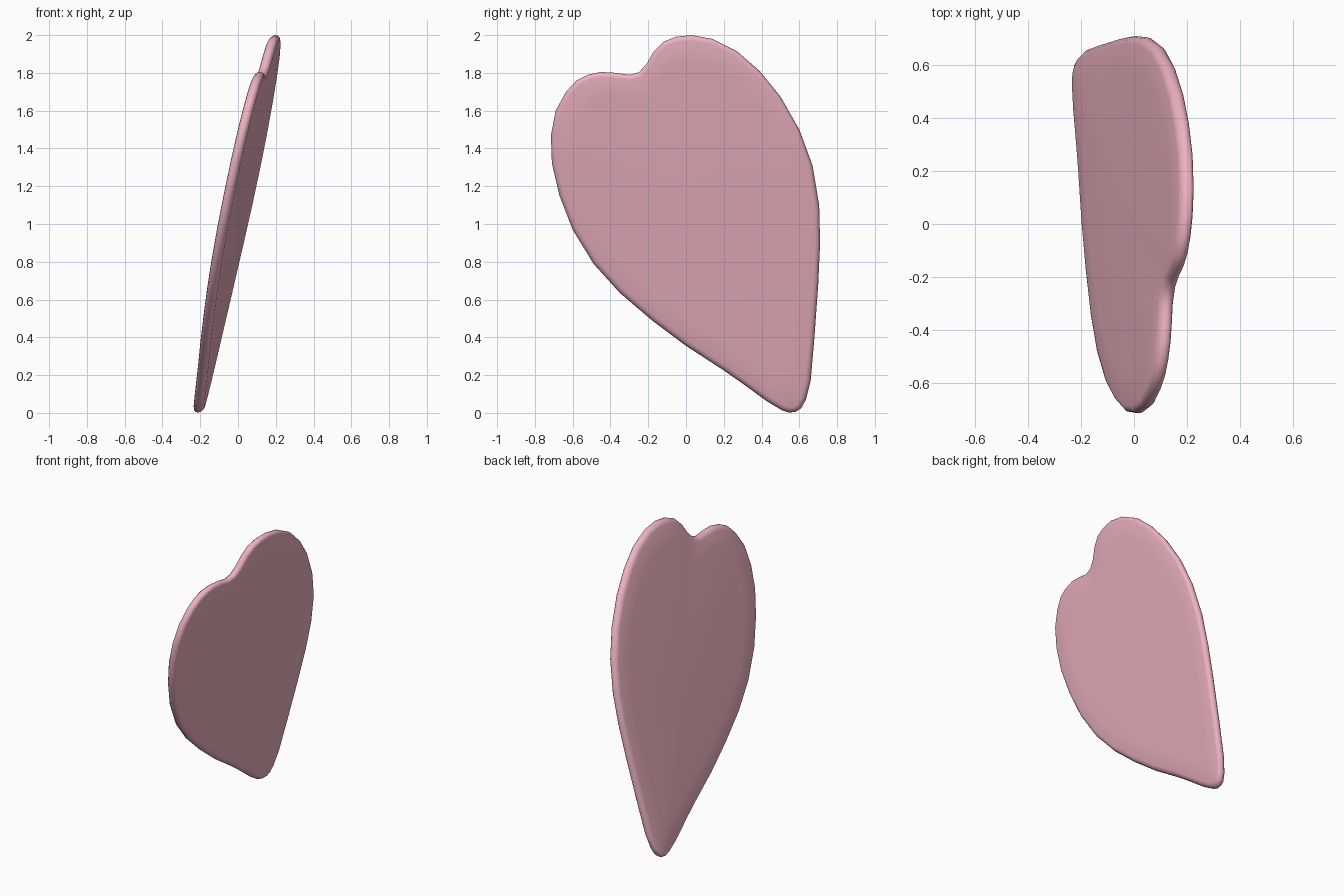
import bpy, bmesh, math
from mathutils import Vector

if "Cube" in bpy.data.objects:
    bpy.data.objects.remove(bpy.data.objects["Cube"])

# Lopsided heart outline as (y, z), counter-clockwise from the tip
OUTLINE = [Vector(p) for p in [
    (0.58, 0.005), (0.61, 0.025), (0.635, 0.07), (0.66, 0.17), (0.68, 0.4), (0.70, 0.68),
    (0.71, 0.9), (0.705, 1.1), (0.67, 1.31), (0.6, 1.5), (0.5, 1.675), (0.39, 1.81),
    (0.27, 1.915), (0.14, 1.98), (0.03, 2.0), (-0.05, 1.992), (-0.12, 1.965),
    (-0.17, 1.915), (-0.21, 1.845), (-0.25, 1.803), (-0.30, 1.79), (-0.37, 1.80),
    (-0.45, 1.805), (-0.52, 1.79), (-0.58, 1.76), (-0.635, 1.70), (-0.69, 1.6),
    (-0.715, 1.47), (-0.71, 1.32), (-0.67, 1.15), (-0.6, 0.97), (-0.49, 0.79),
    (-0.35, 0.635), (-0.18, 0.49), (0.0, 0.355), (0.2, 0.225), (0.3, 0.155),
    (0.43, 0.06), (0.51, 0.013), (0.545, 0.002)]]
HALF = 0.028
CENTRE = Vector((0.05, 1.15))
N = len(OUTLINE)


def inward(i):
    t = (OUTLINE[(i + 1) % N] - OUTLINE[i - 1]).normalized()
    return Vector((-t.y, t.x))


def place(p, off):
    # leaning plane of the petal
    return Vector((-0.258 + 0.2276 * p.y + 0.082 * p.x + off, p.x, p.y))


bm = bmesh.new()


def ring(inset, scale, off):
    pts = [OUTLINE[i] + inward(i) * inset for i in range(N)]
    return [bm.verts.new(place(CENTRE + (p - CENTRE) * scale, off)) for p in pts]


# Back dome, rounded rim, then front dome
rings = [ring(0.028, s, -HALF - 0.012 * (1 - s * s)) for s in (0.25, 0.55, 0.85)]
for k in range(-3, 4):
    a = math.radians(30 * k)
    rings.append(ring(0.028 * (1 - math.cos(a)), 1, HALF * math.sin(a)))
rings += [ring(0.028, s, HALF + 0.003 * (1 - s * s)) for s in (0.85, 0.55, 0.25)]

for a, b in zip(rings, rings[1:]):
    for i in range(N):
        j = (i + 1) % N
        bm.faces.new((a[i], a[j], b[j], b[i]))

# Close both faces at the centre
for r, off in ((rings[0], -HALF - 0.012), (rings[-1], HALF + 0.003)):
    c = bm.verts.new(place(CENTRE, off))
    for i in range(N):
        bm.faces.new((r[i], r[(i + 1) % N], c))

bmesh.ops.recalc_face_normals(bm, faces=bm.faces)
for f in bm.faces:
    f.smooth = True
mesh = bpy.data.meshes.new("heart_petal")
bm.to_mesh(mesh)
bm.free()
petal = bpy.data.objects.new("heart_petal", mesh)
bpy.context.collection.objects.link(petal)

# Pink material
pink = bpy.data.materials.new("pink")
pink.diffuse_color = (0.85, 0.45, 0.53, 1)
pink.use_nodes = True
pink.node_tree.nodes["Principled BSDF"].inputs["Base Color"].default_value = pink.diffuse_color
mesh.materials.append(pink)
